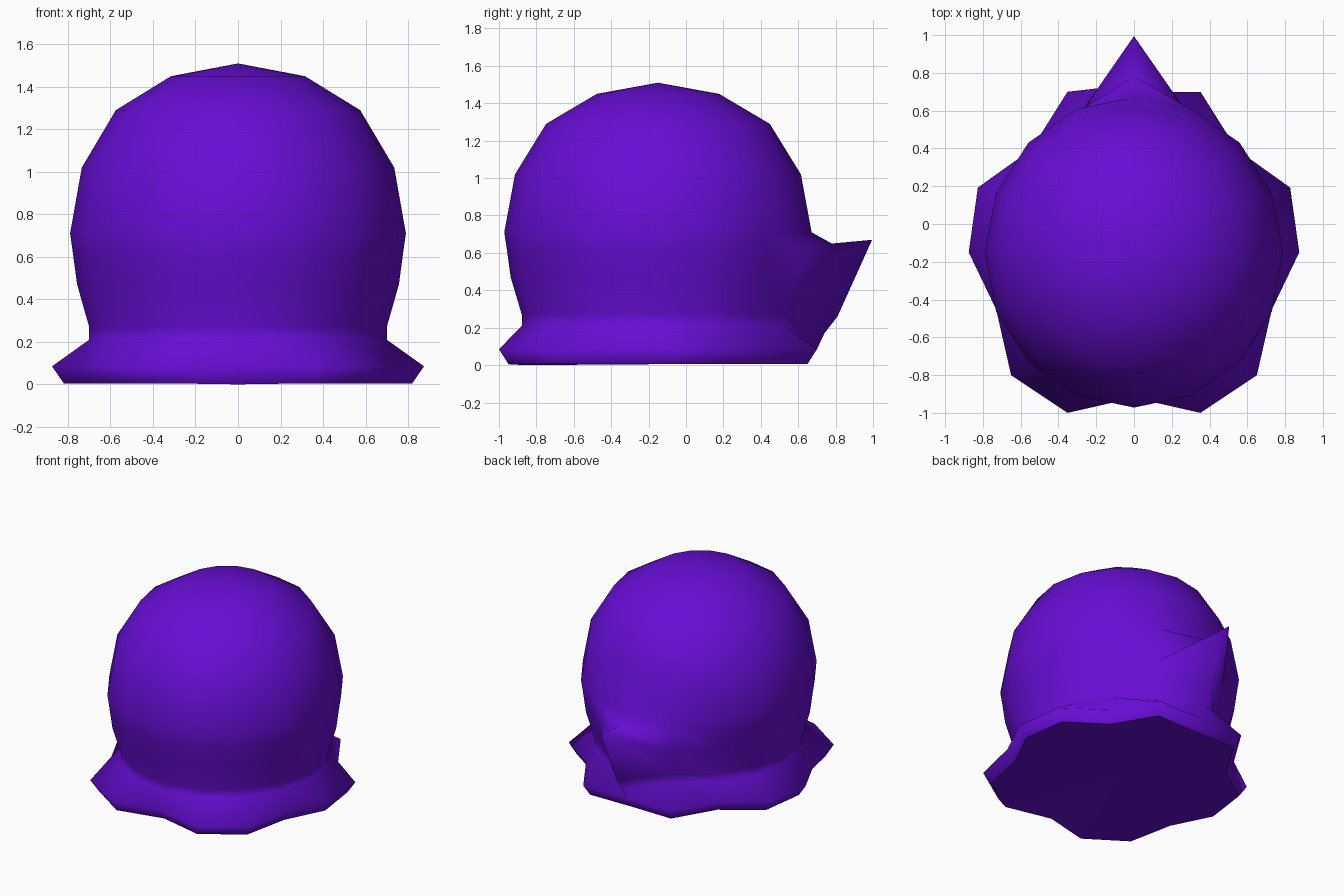
import bpy, bmesh, math

if "Cube" in bpy.data.objects:
    bpy.data.objects.remove(bpy.data.objects["Cube"], do_unlink=True)

# Single purple material
purple = bpy.data.materials.new("purple")
colour = (0.135, 0.004, 0.66, 1.0)
purple.diffuse_color = colour
purple.use_nodes = True
bsdf = purple.node_tree.nodes["Principled BSDF"]
bsdf.inputs["Base Color"].default_value = colour
bsdf.inputs["Roughness"].default_value = 0.8

SEGMENTS = 16
CENTRE_Y = -0.15
BACK = 8  # column at the middle of the back

# Dome rings: height, radius
DOME = [(1.45, 0.315), (1.29, 0.575), (1.02, 0.735), (0.71, 0.79),
        (0.62, 0.777), (0.47, 0.757), (0.27, 0.70), (0.21, 0.70)]
DEPTH = 1.04

# Wavy skirt radius from the front column round to the back column
SKIRT = [0.77, 0.92, 0.92, 0.79, 0.875, 0.895, 0.77, 0.92, 0.85]

# Tail: dome rings whose back point is pulled out (ring: y, z)
TAIL = {4: (0.78, 0.65), 5: (0.995, 0.67), 6: (0.81, 0.26), 7: (0.74, 0.17)}

bm = bmesh.new()


def point(column, radius_x, radius_y, z):
    a = 2 * math.pi * column / SEGMENTS
    return bm.verts.new((radius_x * math.sin(a),
                         CENTRE_Y - radius_y * math.cos(a), z))


# Dome with the tail
rings = []
for i, (z, r) in enumerate(DOME):
    ring = [point(k, r, r * DEPTH, z) for k in range(SEGMENTS)]
    if i in TAIL:
        ring[BACK].co = (0, *TAIL[i])
    rings.append(ring)

# Skirt edge and its tucked-in underside rim
for z, inset in ((0.085, 0), (0.005, 0.055)):
    ring = []
    for k in range(SEGMENTS):
        r = SKIRT[min(k, SEGMENTS - k)] - inset
        ring.append(point(k, r, r, z))
    rings.append(ring)
rings[-1][0].co.z = 0.0

# Join the rings, then close top and bottom
top = bm.verts.new((0, CENTRE_Y, 1.51))
base = bm.verts.new((0, CENTRE_Y, 0.005))
for k in range(SEGMENTS):
    n = (k + 1) % SEGMENTS
    bm.faces.new((top, rings[0][k], rings[0][n])).smooth = True
    for upper, lower in zip(rings, rings[1:]):
        bm.faces.new((upper[k], lower[k], lower[n], upper[n])).smooth = True
    bm.faces.new((base, rings[-1][n], rings[-1][k])).smooth = False

bmesh.ops.recalc_face_normals(bm, faces=bm.faces[:])
mesh = bpy.data.meshes.new("body")
bm.to_mesh(mesh)
bm.free()
mesh.materials.append(purple)
body = bpy.data.objects.new("body_with_skirt_and_tail", mesh)
bpy.context.collection.objects.link(body)
